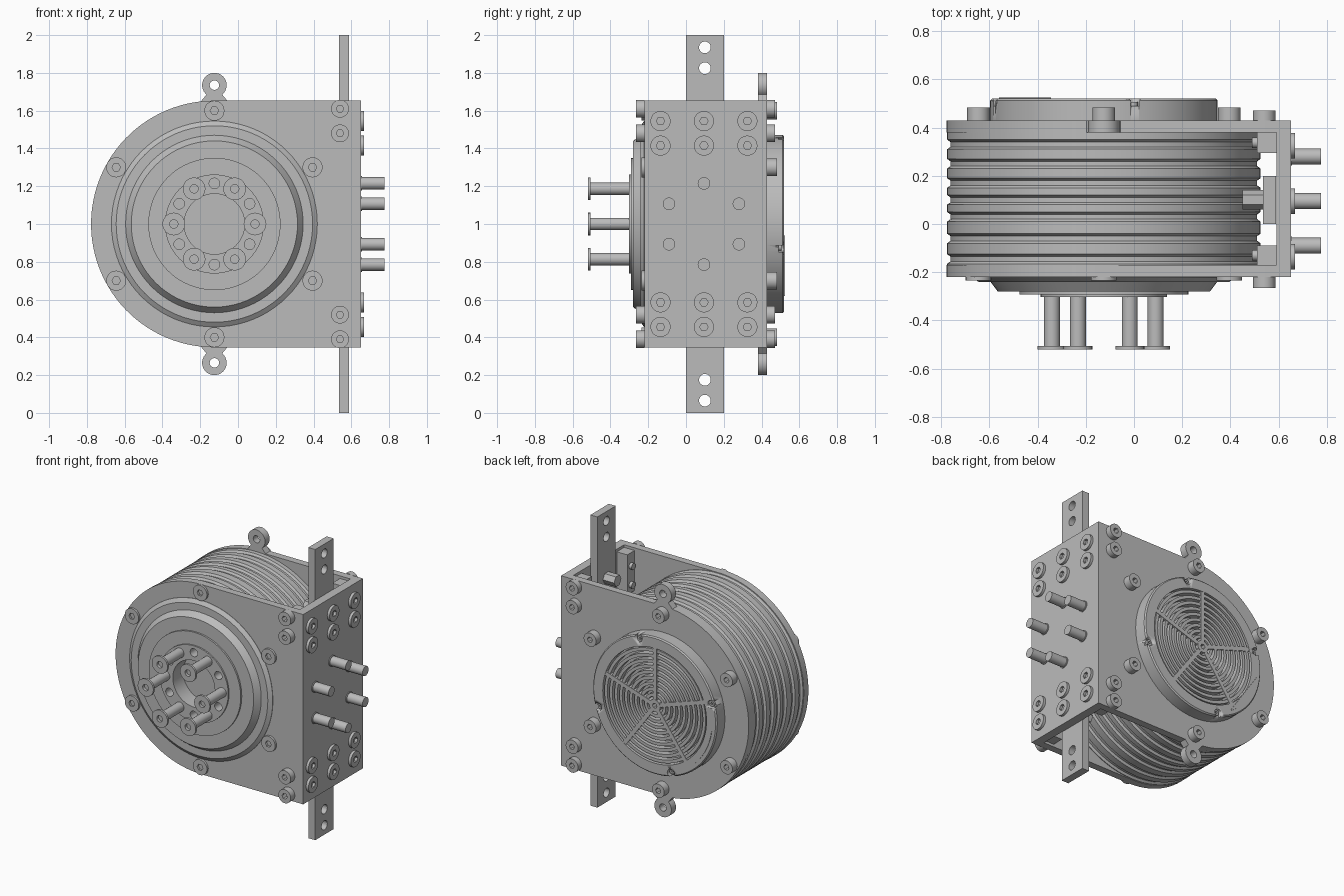
import bpy, bmesh
from math import sin, cos, pi, radians
from mathutils import Matrix

if "Cube" in bpy.data.objects:
    bpy.data.objects.remove(bpy.data.objects["Cube"])

CX, CZ = -0.125, 1.0            # drum axis
FRONT, BACK = -0.22, 0.43       # outer faces of the housing
WALL = 0.05

grey = bpy.data.materials.new("metal grey")
grey.use_nodes = True
grey.diffuse_color = (0.5, 0.5, 0.5, 1)
grey.node_tree.nodes["Principled BSDF"].inputs["Base Color"].default_value = (0.5, 0.5, 0.5, 1)


def finish(name, bm):
    bmesh.ops.remove_doubles(bm, verts=bm.verts, dist=1e-5)
    bmesh.ops.recalc_face_normals(bm, faces=bm.faces)
    mesh = bpy.data.meshes.new(name)
    bm.to_mesh(mesh)
    bm.free()
    mesh.materials.append(grey)
    ob = bpy.data.objects.new(name, mesh)
    bpy.context.collection.objects.link(ob)
    bpy.ops.object.select_all(action='DESELECT')
    ob.select_set(True)
    bpy.context.view_layer.objects.active = ob
    bpy.ops.object.shade_smooth_by_angle(angle=radians(30))
    return ob


def arc(x, y, r, a=0, b=360, n=32):
    """Points on an arc in degrees; a full turn leaves out the repeated end."""
    last = n if b - a == 360 else n - 1
    return [(x + r * cos(radians(a + (b - a) * i / last)),
             y + r * sin(radians(a + (b - a) * i / last))) for i in range(n)]


def polar(r, degrees):
    return CX + r * cos(radians(degrees)), CZ + r * sin(radians(degrees))


def plate(name, loops, lo, hi, axis="y"):
    """Fill nested outlines (inner ones are holes) and extrude from lo to hi."""
    curve = bpy.data.curves.new(name, 'CURVE')
    curve.dimensions = '2D'
    curve.fill_mode = 'BOTH'
    curve.extrude = (hi - lo) / 2
    for loop in loops:
        sp = curve.splines.new('POLY')
        sp.points.add(len(loop) - 1)
        for p, (u, v) in zip(sp.points, loop):
            p.co = (u, v, 0, 1)
        sp.use_cyclic_u = True
    temp = bpy.data.objects.new(name, curve)
    mesh = bpy.data.meshes.new_from_object(temp)
    bm = bmesh.new()
    bm.from_mesh(mesh)
    bpy.data.objects.remove(temp)
    bpy.data.curves.remove(curve)
    bpy.data.meshes.remove(mesh)
    mid = (lo + hi) / 2
    turn = Matrix.Rotation(pi / 2, 4, 'X')
    if axis == "x":
        turn = Matrix.Translation((mid, 0, 0)) @ Matrix.Rotation(pi / 2, 4, 'Z') @ turn
    else:
        turn = Matrix.Translation((0, mid, 0)) @ turn
    bm.transform(turn)
    return finish(name, bm)


def lathe(name, profile, x=CX, z=CZ, n=80, closed=False):
    """Turn (radius, y) points around an axis along y."""
    bm = bmesh.new()
    rings = [[bm.verts.new((x + r * cos(2 * pi * i / n), y, z + r * sin(2 * pi * i / n)))
              for i in range(n)] for r, y in profile]
    pairs = list(zip(rings, rings[1:])) + ([(rings[-1], rings[0])] if closed else [])
    for a, b in pairs:
        for i in range(n):
            j = (i + 1) % n
            bm.faces.new((a[i], a[j], b[j], b[i]))
    return finish(name, bm)


def box(name, x, y, z):
    return plate(name, [[(x[0], z[0]), (x[1], z[0]), (x[1], z[1]), (x[0], z[1])]], *y)


def bolt(name, u, v, lo, hi, r, axis="y"):
    """Round head with a hexagon socket."""
    return plate(name, [arc(u, v, r, n=28), arc(u, v, r * 0.42, n=6)], lo, hi, axis)


# Housing: two D-shaped plates joined by a flat side plate
d_shape = arc(CX, CZ, 0.653, 90, 270, 56) + [(0.65, 0.347), (0.65, 1.653)]
plate("front_plate", [d_shape, arc(CX, CZ, 0.54, n=80)], FRONT, FRONT + WALL)
plate("back_plate", [d_shape], BACK - WALL, BACK)
box("side_plate", (0.59, 0.65), (FRONT, BACK), (0.347, 1.653))

# Ribbed drum
drum = [(0, -0.17), (0.65, -0.17)]
for y in (-0.145, -0.06, 0.03, 0.1, 0.17, 0.25, 0.33):
    drum += [(0.65, y - 0.02), (0.636, y - 0.01), (0.636, y + 0.01), (0.65, y + 0.02)]
drum += [(0.65, 0.385), (0, 0.385)]
lathe("drum", drum, n=96)

# Stepped front hub with drilled flange
lathe("front_hub", [(0, -0.17), (0.545, -0.17), (0.545, -0.222), (0.52, -0.24), (0.47, -0.24),
                    (0.44, -0.28), (0.35, -0.28), (0.35, -0.292), (0.25, -0.292),
                    (0.25, -0.19), (0, -0.19)])
holes = [arc(*polar(0.215, 30 + 60 * k), 0.028, n=20) for k in range(6)]
plate("hub_flange", [arc(CX, CZ, 0.262, n=64), arc(CX, CZ, 0.16, n=48)] + holes, -0.302, -0.19)

# Flange studs with wide heads
for k in range(6):
    x, z = polar(0.215, 60 * k)
    lathe("flange_stud", [(0, -0.29), (0.033, -0.29), (0.033, -0.505), (0.06, -0.505),
                          (0.06, -0.52), (0.022, -0.52), (0.022, -0.5), (0, -0.5)], x, z, 24)

# Rim bolts, shallow in front and tall behind
for k in range(6):
    x, z = polar(0.6, 30 + 60 * k)
    bolt("front_rim_bolt", x, z, FRONT - 0.015, FRONT, 0.053)
    bolt("back_rim_bolt", x, z, BACK, BACK + 0.052, 0.047)

for s in (1, -1):
    # Corner bolts
    for dz in (0.48, 0.61):
        bolt("front_corner_bolt", 0.54, CZ + s * dz, FRONT - 0.045, FRONT, 0.047)
        bolt("back_corner_bolt", 0.54, CZ + s * dz, BACK, BACK + 0.04, 0.047)

    # Hanging lugs
    eye = arc(CX, 0.735, 0.065, -50, 230, 28)
    foot = [(-0.175, 0.675), (-0.2, 0.645), (-0.05, 0.645), (-0.075, 0.675)]
    lug = [(u, CZ + s * v) for u, v in eye + foot]
    plate("hanging_lug", [lug, arc(CX, CZ + s * 0.735, 0.025, n=20)], BACK - WALL, BACK)

    # Mounting straps
    outline = [(u, CZ + s * v) for u, v in ((0, 0.37), (0.2, 0.37), (0.2, 1), (0, 1))]
    eyes = [arc(0.1, CZ + s * v, 0.031, n=24) for v in (0.935, 0.825)]
    plate("mounting_strap", [outline] + eyes, 0.535, 0.588, "x")

    # Side plate bolts, inner blocks and nuts
    for dz in (0.415, 0.545):
        for y in (-0.135, 0.095, 0.325):
            bolt("side_bolt", y, CZ + s * dz, 0.65, 0.668, 0.053, "x")
        plate("strap_nut", [arc(0.1, CZ + s * dz, 0.04, n=6)], 0.45, 0.54, "x")
    for lo, hi in ((-0.17, -0.09), (0.295, 0.38)):
        zs = sorted((CZ + s * 0.36, CZ + s * 0.635))
        box("corner_block", (0.51, 0.59), (lo, hi), zs)
        for dz in (0.415, 0.545):
            plate("block_screw", [arc((lo + hi) / 2, CZ + s * dz, 0.022, n=16)], 0.49, 0.51, "x")

    # Side pins
    for y, dz in ((0.095, 0.215), (-0.09, 0.107), (0.28, 0.107)):
        plate("side_pin", [arc(y, CZ + s * dz, 0.033, n=24)], 0.6, 0.775, "x")
        plate("pin_collar", [arc(y, CZ + s * dz, 0.038, n=24)], 0.645, 0.656, "x")

# Fan housing on the back, notched for its screws
fan = lathe("fan_housing", [(0, 0.42), (0.472, 0.42), (0.472, 0.512), (0.464, 0.52), (0.395, 0.52),
                            (0.395, 0.475), (0, 0.475)])
for k in range(4):
    x, z = polar(0.45, 74 + 90 * k)
    cutter = plate("notch_cutter", [arc(x, z, 0.028, n=20)], 0.49, 0.56)
    cutter.hide_render = True
    cutter.hide_set(True)
    mod = fan.modifiers.new("notch", 'BOOLEAN')
    mod.operation = 'DIFFERENCE'
    mod.object = cutter
    bolt("fan_screw", *polar(0.44, 74 + 90 * k), 0.48, 0.505, 0.02)

# Fan grille: concentric ribs, spokes and centre boss
for k in range(9):
    r = 0.06 + 0.038 * k
    lathe("grille_ring", [(r, 0.47), (r, 0.515), (r + 0.021, 0.515), (r + 0.021, 0.47)],
          n=64, closed=True)
for k in range(5):
    spoke = box("grille_spoke", (0.03, 0.4), (0.47, 0.518), (-0.014, 0.014))
    spoke.rotation_euler = (0, -radians(90 + 72 * k), 0)
    spoke.location = (CX, 0, CZ)
bolt("grille_boss", CX, CZ, 0.47, 0.52, 0.042)

# Cable cover on the fan rim
plate("cable_cover", [arc(CX, CZ, 0.44, 188, 240, 20)], 0.47, 0.524)
